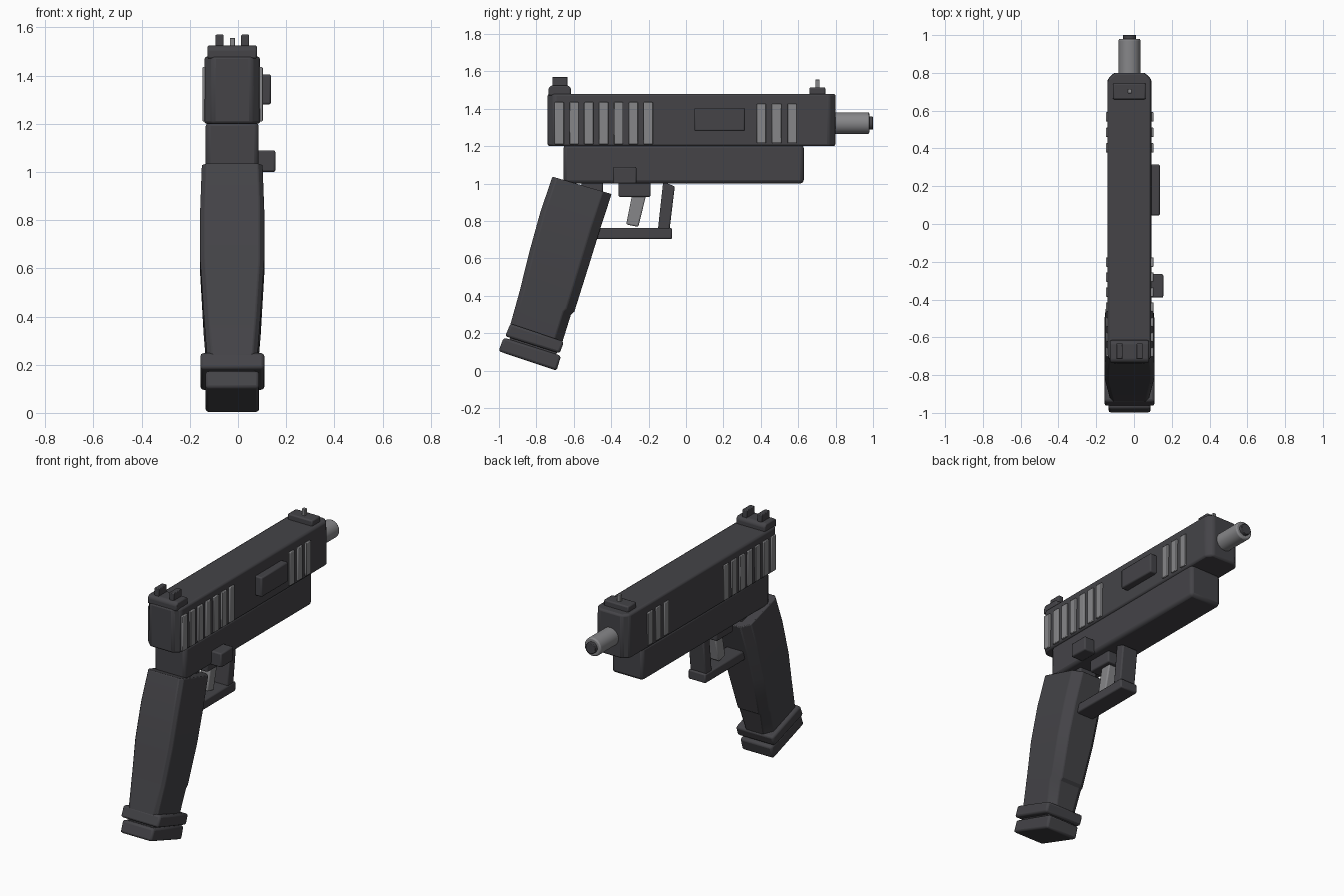
import bpy, bmesh, math
from mathutils import Matrix

if "Cube" in bpy.data.objects:
    bpy.data.objects.remove(bpy.data.objects["Cube"])

CX = -0.024  # centre plane of the body


def material(name, rgb):
    m = bpy.data.materials.new(name)
    m.diffuse_color = (*rgb, 1)
    m.use_nodes = True
    m.node_tree.nodes["Principled BSDF"].inputs["Base Color"].default_value = m.diffuse_color
    return m


DARK = material("dark gunmetal", (0.058, 0.057, 0.064))
LIGHT = material("light steel", (0.24, 0.24, 0.25))


def finish(name, bm, mat, bevel=0.0):
    bmesh.ops.recalc_face_normals(bm, faces=bm.faces)
    me = bpy.data.meshes.new(name)
    bm.to_mesh(me)
    bm.free()
    me.materials.append(mat)
    ob = bpy.data.objects.new(name, me)
    bpy.context.collection.objects.link(ob)
    if bevel:
        b = ob.modifiers.new("bevel", 'BEVEL')
        b.width, b.segments, b.limit_method = bevel, 2, 'ANGLE'
        b.angle_limit = math.radians(35)
    bpy.ops.object.select_all(action='DESELECT')
    ob.select_set(True)
    bpy.context.view_layer.objects.active = ob
    bpy.ops.object.shade_smooth_by_angle(angle=math.radians(30))
    return ob


def loft(name, rings, mat, bevel=0.0):
    bm = bmesh.new()
    loops = [[bm.verts.new(p) for p in r] for r in rings]
    n = len(loops[0])
    for a, b in zip(loops, loops[1:]):
        for i in range(n):
            j = (i + 1) % n
            bm.faces.new((a[i], a[j], b[j], b[i]))
    bm.faces.new(loops[0])
    bm.faces.new(loops[-1])
    return finish(name, bm, mat, bevel)


def prism(name, yz, x0, x1, mat=DARK, bevel=0.008):
    """Side profile extruded across x."""
    return loft(name, [[(x, y, z) for y, z in yz] for x in (x0, x1)], mat, bevel)


def box(name, x0, x1, y0, y1, z0, z1, mat=DARK, bevel=0.008):
    return prism(name, [(y0, z0), (y1, z0), (y1, z1), (y0, z1)], x0, x1, mat, bevel)


def cylinder(name, r, y0, y1, z, mat, bevel):
    bm = bmesh.new()
    bmesh.ops.create_cone(bm, cap_ends=True, segments=32, radius1=r, radius2=r, depth=y1 - y0,
                          matrix=Matrix.Translation((CX, (y0 + y1) / 2, z)) @ Matrix.Rotation(math.pi / 2, 4, 'X'))
    return finish(name, bm, mat, bevel)


# Slide with chamfered upright corners
def slide_ring(z, hw, c=0.035):
    y0, y1 = -0.74, 0.80
    return [(CX + x, y, z) for x, y in (
        (-hw + c, y0), (hw - c, y0), (hw, y0 + c), (hw, y1 - c),
        (hw - c, y1), (-hw + c, y1), (-hw, y1 - c), (-hw, y0 + c))]


loft("slide", [slide_ring(1.2, 0.117), slide_ring(1.48, 0.115)], DARK, 0.012)

# Frame under the slide
box("frame", -0.134, 0.086, -0.655, 0.63, 1.0, 1.21, bevel=0.02)

# Raised serrations on both sides
for label, start, pitch, count, z0, z1 in (("rear", -0.703, 0.0793, 7, 1.21, 1.435),
                                            ("front", 0.378, 0.082, 3, 1.216, 1.427)):
    for i in range(count):
        y = start + i * pitch
        for side, xa, xb in (("left", -0.148, -0.125), ("right", 0.075, 0.103)):
            box(f"{label}_serration_{side}_{i + 1}", xa, xb, y, y + 0.05, z0, z1, LIGHT, 0.004)

# Ejection port and slide release
box("ejection_port", 0.08, 0.137, 0.045, 0.315, 1.28, 1.405)
box("slide_release", 0.07, 0.155, -0.39, -0.265, 1.0, 1.09)

# Barrel
cylinder("barrel", 0.058, 0.74, 0.98, 1.323, LIGHT, 0.008)
cylinder("bore", 0.035, 0.96, 1.0, 1.323, DARK, 0.003)

# Sights
box("front_sight_base", -0.112, 0.062, 0.66, 0.745, 1.47, 1.515)
box("front_sight_post", -0.034, -0.012, 0.692, 0.715, 1.50, 1.556, LIGHT, 0.003)
prism("rear_sight_base", [(-0.735, 1.47), (-0.615, 1.47), (-0.615, 1.51), (-0.63, 1.525),
                          (-0.72, 1.525), (-0.735, 1.51)], -0.127, 0.079)
for side, x in (("left", -0.093), ("right", 0.013)):
    box(f"rear_sight_post_{side}", x, x + 0.033, -0.715, -0.633, 1.51, 1.57, bevel=0.004)

# Grip: (back y, back z, front y, front z, half width) down its length
GRIP = [(-0.714, 1.037, -0.398, 0.944, 0.126), (-0.778, 0.85, -0.458, 0.76, 0.133),
        (-0.836, 0.64, -0.52, 0.56, 0.133), (-0.888, 0.43, -0.597, 0.315, 0.119),
        (-0.892, 0.415, -0.615, 0.30, 0.118), (-0.945, 0.225, -0.665, 0.14, 0.104)]


def grip_ring(by, bz, fy, fz, hw):
    pts = ((-hw, 0.07), (-hw, 0.85), (-hw + 0.045, 1), (hw - 0.045, 1),
           (hw, 0.85), (hw, 0.07), (hw - 0.02, 0), (-hw + 0.02, 0))
    return [(CX + x, by + (fy - by) * t, bz + (fz - bz) * t) for x, t in pts]


loft("grip", [grip_ring(*g) for g in GRIP], DARK, 0.005)

# Magazine collar, neck and base plate
prism("magazine_collar", [(-0.938, 0.252), (-0.652, 0.155), (-0.676, 0.092), (-0.967, 0.184)],
      -0.156, 0.109, bevel=0.013)
prism("magazine_neck", [(-0.93, 0.20), (-0.68, 0.12), (-0.71, 0.05), (-0.96, 0.13)], -0.12, 0.072)
prism("magazine_base", [(-0.975, 0.177), (-0.668, 0.080), (-0.692, 0.0), (-1.002, 0.104)],
      -0.135, 0.088, bevel=0.013)

# Trigger group and guard
box("guard_rear_mount", -0.085, 0.037, -0.56, -0.445, 0.95, 1.01)
box("trigger_housing", -0.085, 0.037, -0.36, -0.19, 0.928, 1.01)
prism("trigger", [(-0.288, 0.94), (-0.213, 0.94), (-0.255, 0.768), (-0.32, 0.782)],
      CX - 0.033, CX + 0.033, LIGHT)
box("guard_bar", -0.085, 0.037, -0.53, -0.074, 0.703, 0.762)
prism("guard_post", [(-0.122, 1.01), (-0.06, 0.985), (-0.092, 0.72), (-0.153, 0.73)], -0.08, 0.032)
